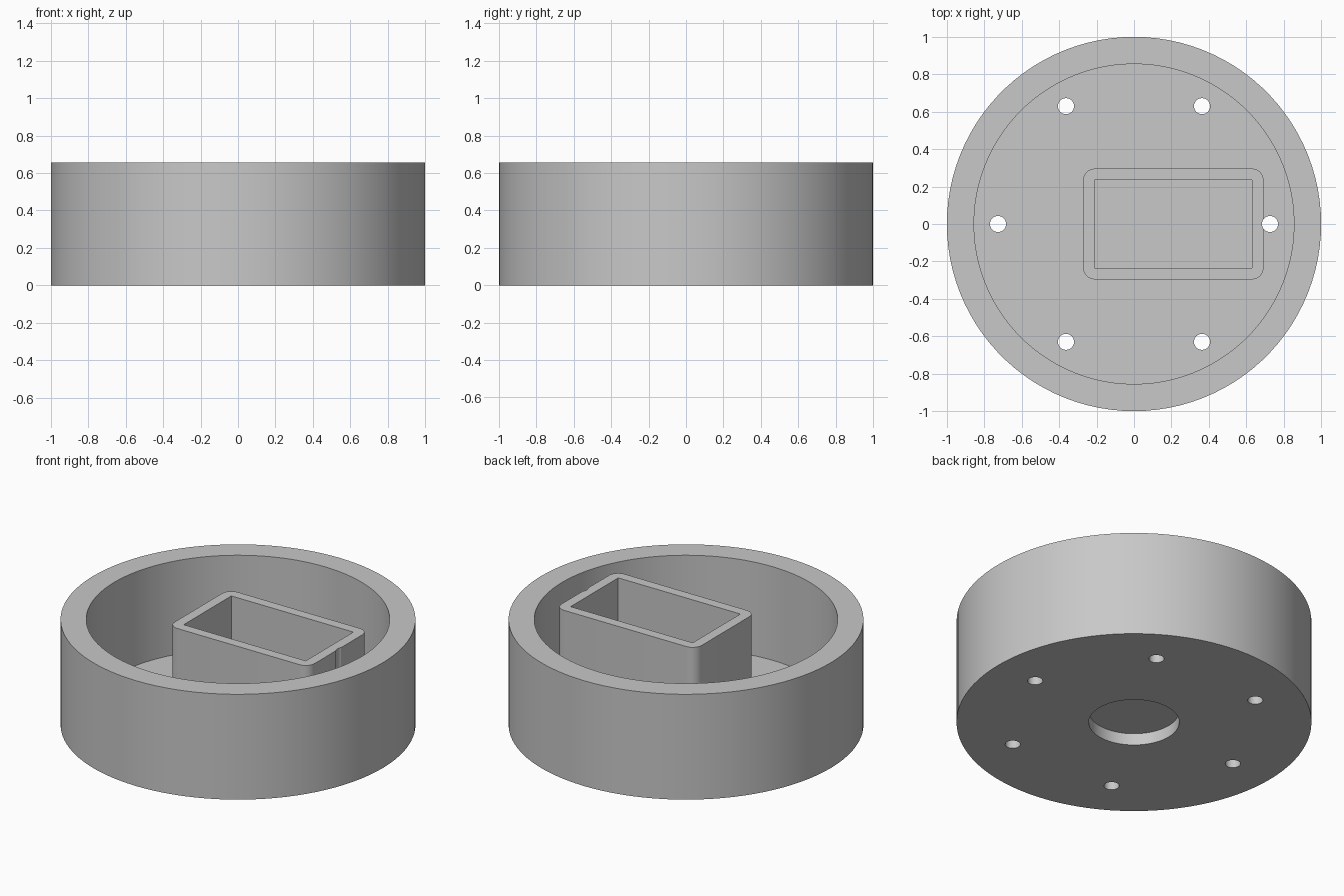
import bpy, bmesh
from math import cos, sin, pi

if "Cube" in bpy.data.objects:
    bpy.data.objects.remove(bpy.data.objects["Cube"], do_unlink=True)

HEIGHT = 0.655
FLOOR = 0.073
OVER = HEIGHT + 0.1      # cutters reach past the rim
SLEEVE_X = 0.21          # sleeve centre

grey = bpy.data.materials.new("plain grey")
grey.use_nodes = True
colour = (0.58, 0.58, 0.58, 1)
grey.diffuse_color = colour
grey.node_tree.nodes["Principled BSDF"].inputs["Base Color"].default_value = colour


def prism(name, outline, z0, z1):
    """Solid made by extruding a flat outline from z0 to z1."""
    bm = bmesh.new()
    base = bm.faces.new([bm.verts.new((x, y, z0)) for x, y in outline])
    top = bmesh.ops.extrude_face_region(bm, geom=[base])["geom"]
    bmesh.ops.translate(bm, vec=(0, 0, z1 - z0),
                        verts=[v for v in top if isinstance(v, bmesh.types.BMVert)])
    bmesh.ops.recalc_face_normals(bm, faces=bm.faces)
    mesh = bpy.data.meshes.new(name)
    bm.to_mesh(mesh)
    bm.free()
    mesh.materials.append(grey)
    obj = bpy.data.objects.new(name, mesh)
    bpy.context.collection.objects.link(obj)
    return obj


def circle(radius, sides, cx=0, cy=0):
    return [(cx + radius * cos(2 * pi * i / sides), cy + radius * sin(2 * pi * i / sides))
            for i in range(sides)]


def rectangle(hx, hy, radius=0, steps=8):
    """Rectangle outline, its corners rounded by an added radius."""
    points = []
    for q, (sx, sy) in enumerate([(1, 1), (-1, 1), (-1, -1), (1, -1)]):
        for i in range(steps + 1 if radius else 1):
            a = (q + i / steps) * pi / 2
            points.append((SLEEVE_X + sx * hx + radius * cos(a), sy * hy + radius * sin(a)))
    return points


def combine(target, tool, operation):
    """Apply a boolean and remove the tool."""
    mod = target.modifiers.new("boolean", "BOOLEAN")
    mod.operation = operation
    mod.solver = "EXACT"
    mod.object = tool
    bpy.context.view_layer.objects.active = target
    bpy.ops.object.modifier_apply(modifier=mod.name)
    bpy.data.objects.remove(tool, do_unlink=True)


# Round cup with an open top
housing = prism("round_housing", circle(1, 100), 0, HEIGHT)
combine(housing, prism("cavity", circle(0.855, 100), FLOOR, OVER), "DIFFERENCE")

# Rectangular sleeve rising from the floor, level with the rim
combine(housing, prism("sleeve", rectangle(0.42, 0.234, 0.062), FLOOR / 2, HEIGHT), "UNION")
combine(housing, prism("pocket", rectangle(0.42, 0.234), FLOOR, OVER), "DIFFERENCE")

# Centre bore through the floor only
combine(housing, prism("bore", circle(0.255, 100), -0.1, FLOOR), "DIFFERENCE")

# Ring of six screw holes
for k in range(6):
    a = k * pi / 3
    hole = prism("screw_hole", circle(0.043, 32, 0.727 * cos(a), 0.727 * sin(a)), -0.1, OVER)
    combine(housing, hole, "DIFFERENCE")

bpy.ops.object.select_all(action="DESELECT")
housing.select_set(True)
bpy.context.view_layer.objects.active = housing
bpy.ops.object.shade_smooth_by_angle()
